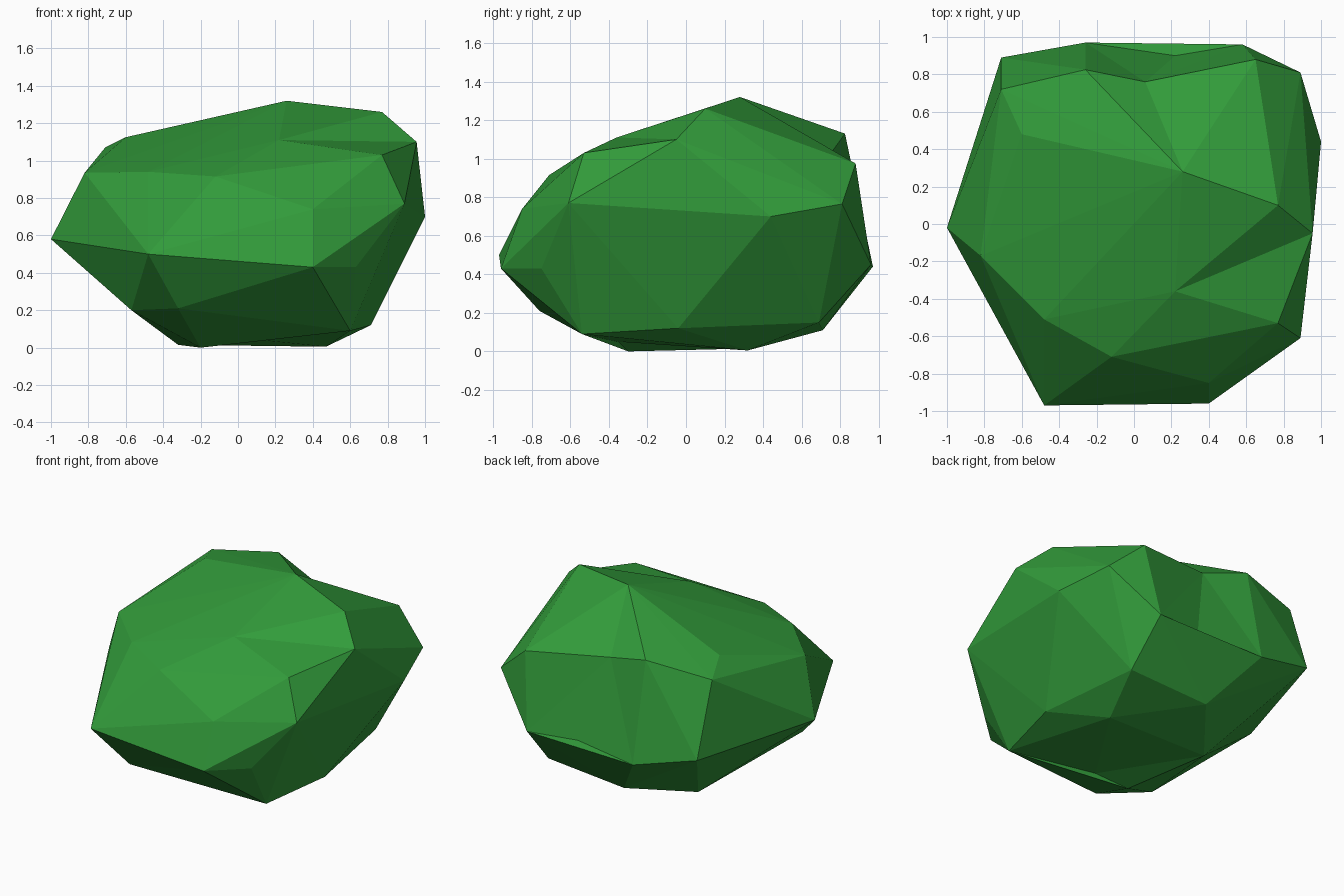
import bpy
import bmesh

# Remove the default cube
cube = bpy.data.objects.get("Cube")
if cube:
    bpy.data.objects.remove(cube, do_unlink=True)


def make_material(name, rgb):
    mat = bpy.data.materials.new(name)
    mat.use_nodes = True
    mat.diffuse_color = (*rgb, 1)
    bsdf = mat.node_tree.nodes["Principled BSDF"]
    bsdf.inputs["Base Color"].default_value = (*rgb, 1)
    bsdf.inputs["Roughness"].default_value = 0.9
    return mat


leaf_green = make_material("leaf green", (.032, .33, .043))

# Corners of the clump, grouped by height
crown = dict(
    peak=(.26, .28, 1.32), brow=(.77, .1, 1.26), dip=(.22, -.36, 1.11),
    ear=(.955, -.05, 1.1), cheek=(.77, -.53, 1.03), rear=(-.26, .825, 1.13),
    crest=(-.6, .48, 1.125), corner=(-.71, .72, 1.07), nape=(.65, .88, .975),
    edge_a=(-.82, -.17, .935), edge_b=(-.48, -.51, .94), edge_c=(-.12, -.71, .915),
)
belt = dict(
    side_a=(-1, -.02, .58), front_a=(-.48, -.97, .5), front_b=(.4, -.96, .43),
    front_c=(.4, -.85, .74), front_d=(.63, -.75, .43), side_b=(.89, -.61, .77),
    side_c=(1, .44, .7), side_d=(.89, .81, .765), back_a=(.58, .96, .45),
    back_b=(-.26, .97, .44), back_c=(-.71, .89, .56),
)
foot = dict(
    toe=(.6, -.54, .09), side_e=(.71, -.04, .12), heel_a=(.6, .69, .15),
    heel_b=(-.01, .71, .11), base_a=(.47, .32, .005), base_b=(-.2, -.3, 0),
    base_c=(-.32, .32, .015), under_a=(-.32, -.76, .21), under_b=(-.57, -.5, .2),
)

# Wrap the corners in a faceted skin
bm = bmesh.new()
corners = {name: bm.verts.new(co) for name, co in {**crown, **belt, **foot}.items()}
bmesh.ops.convex_hull(bm, input=list(bm.verts))


def dent(name, co, *ring):
    """Replace the skin inside a ring of corners by a fan to a sunken point."""
    inside = {corners[r] for r in ring}
    faces = {f for f in bm.faces if inside.issuperset(f.verts)}
    if not faces:
        return
    rim = [tuple(e.verts) for f in faces for e in f.edges
           if sum(other in faces for other in e.link_faces) == 1]
    bmesh.ops.delete(bm, geom=list(faces), context='FACES')
    centre = corners[name] = bm.verts.new(co)
    for a, b in rim:
        bm.faces.new((a, b, centre))


# Hollows at the back and underneath
dent("back_hollow", (.06, .76, 1.04), "peak", "rear", "nape", "back_a", "back_b")
dent("back_ledge", (.22, .9, .46), "back_hollow", "back_a", "back_b")
dent("base_hollow", (.03, -.35, .05), "toe", "base_a", "base_b", "base_c")

# Crease running from the dip to the ear
ridge = bm.edges.get((corners["cheek"], corners["brow"]))
if ridge and {corners["dip"], corners["ear"]} <= {
        v for f in ridge.link_faces for v in f.verts}:
    bmesh.utils.edge_rotate(ridge)

# Tidy up and make the flat-shaded object
loose = [v for v in bm.verts if not v.link_faces]
bmesh.ops.delete(bm, geom=loose, context='VERTS')
bmesh.ops.recalc_face_normals(bm, faces=list(bm.faces))
mesh = bpy.data.meshes.new("foliage_clump")
bm.to_mesh(mesh)
bm.free()
mesh.materials.append(leaf_green)
clump = bpy.data.objects.new("foliage_clump", mesh)
bpy.context.collection.objects.link(clump)
